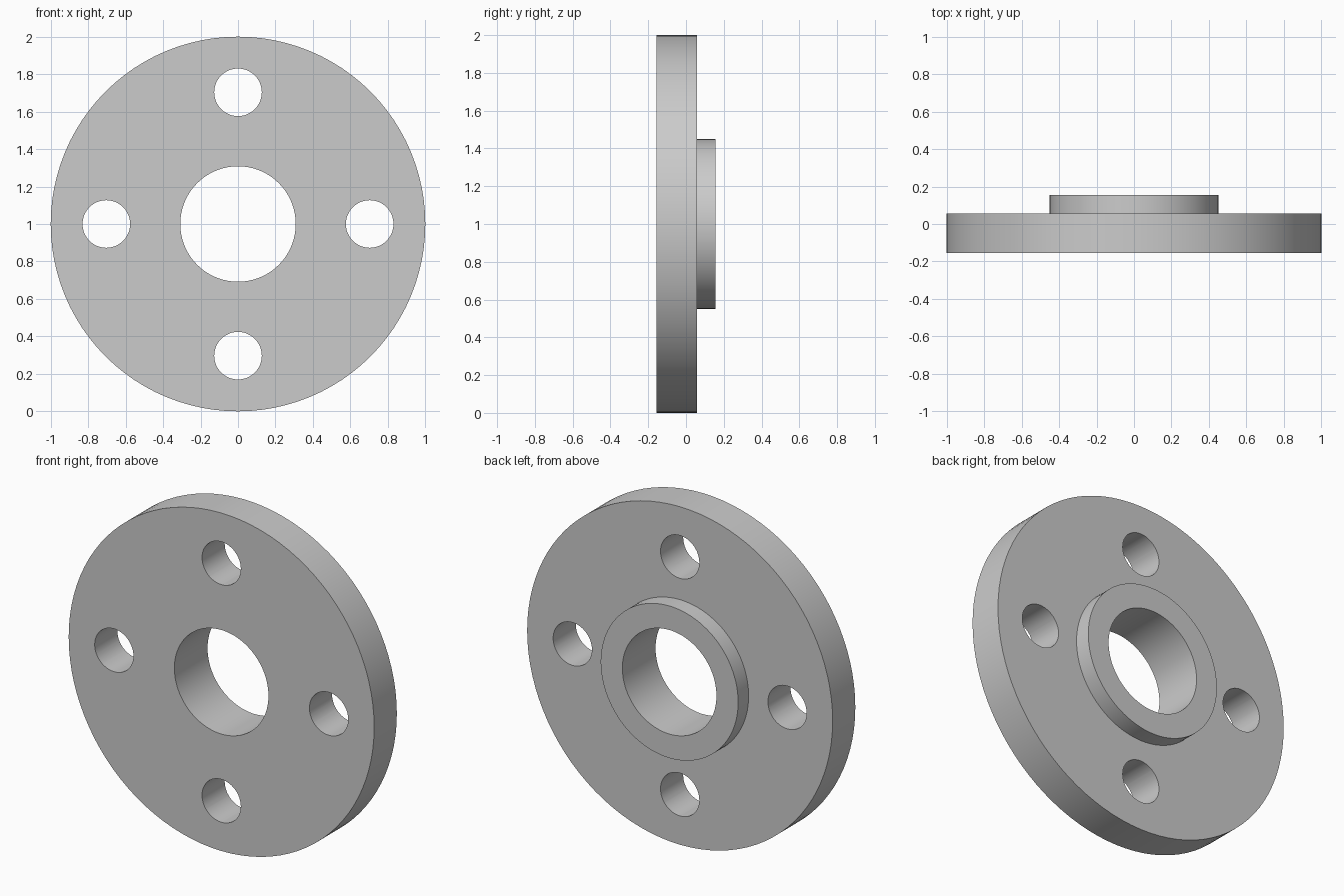
import bpy, bmesh
from math import radians, pi
from mathutils import Matrix, Vector

if "Cube" in bpy.data.objects:
    bpy.data.objects.remove(bpy.data.objects["Cube"], do_unlink=True)

# Proportions
FRONT, STEP, BACK = -0.155, 0.057, 0.155
RIM, HUB, BORE = 1.0, 0.45, 0.308
BOLT_HOLE, BOLT_CIRCLE = 0.127, 0.703
CENTRE = Vector((0, 0, 1))

steel = bpy.data.materials.new("grey steel")
steel.use_nodes = True
colour = (0.6, 0.6, 0.6, 1)
steel.diffuse_color = colour
steel.node_tree.nodes["Principled BSDF"].inputs["Base Color"].default_value = colour


def add_object(name, bm):
    bmesh.ops.recalc_face_normals(bm, faces=bm.faces)
    mesh = bpy.data.meshes.new(name)
    bm.to_mesh(mesh)
    bm.free()
    mesh.materials.append(steel)
    obj = bpy.data.objects.new(name, mesh)
    bpy.context.collection.objects.link(obj)
    return obj


# Flange body: stepped section with the bore, turned around the y axis
profile = [(BORE, FRONT), (RIM, FRONT), (RIM, STEP), (HUB, STEP), (HUB, BACK), (BORE, BACK)]
bm = bmesh.new()
verts = [bm.verts.new((r, y, 1)) for r, y in profile]
edges = [bm.edges.new((verts[i - 1], verts[i])) for i in range(len(verts))]
bmesh.ops.spin(bm, geom=verts + edges, cent=CENTRE, axis=(0, 1, 0),
               angle=2 * pi, steps=96, use_merge=True)
bmesh.ops.remove_doubles(bm, verts=bm.verts, dist=0.0001)
flange = add_object("flange", bm)

# Four bolt hole cutters on the bolt circle
bm = bmesh.new()
lying = Matrix.Rotation(radians(90), 4, 'X')
for i in range(4):
    spot = CENTRE + Matrix.Rotation(i * pi / 2, 3, 'Y') @ Vector((BOLT_CIRCLE, 0, 0))
    bmesh.ops.create_cone(bm, cap_ends=True, segments=48, radius1=BOLT_HOLE,
                          radius2=BOLT_HOLE, depth=1, matrix=Matrix.Translation(spot) @ lying)
cutter = add_object("bolt_hole_cutter", bm)
cutter.hide_render = True

# Drill the holes and drop the cutter
drill = flange.modifiers.new("bolt holes", 'BOOLEAN')
drill.operation = 'DIFFERENCE'
drill.solver = 'EXACT'
drill.object = cutter
bpy.ops.object.select_all(action='DESELECT')
flange.select_set(True)
bpy.context.view_layer.objects.active = flange
bpy.ops.object.modifier_apply(modifier=drill.name)
bpy.data.objects.remove(cutter, do_unlink=True)
bpy.ops.object.shade_smooth_by_angle(angle=radians(30))
